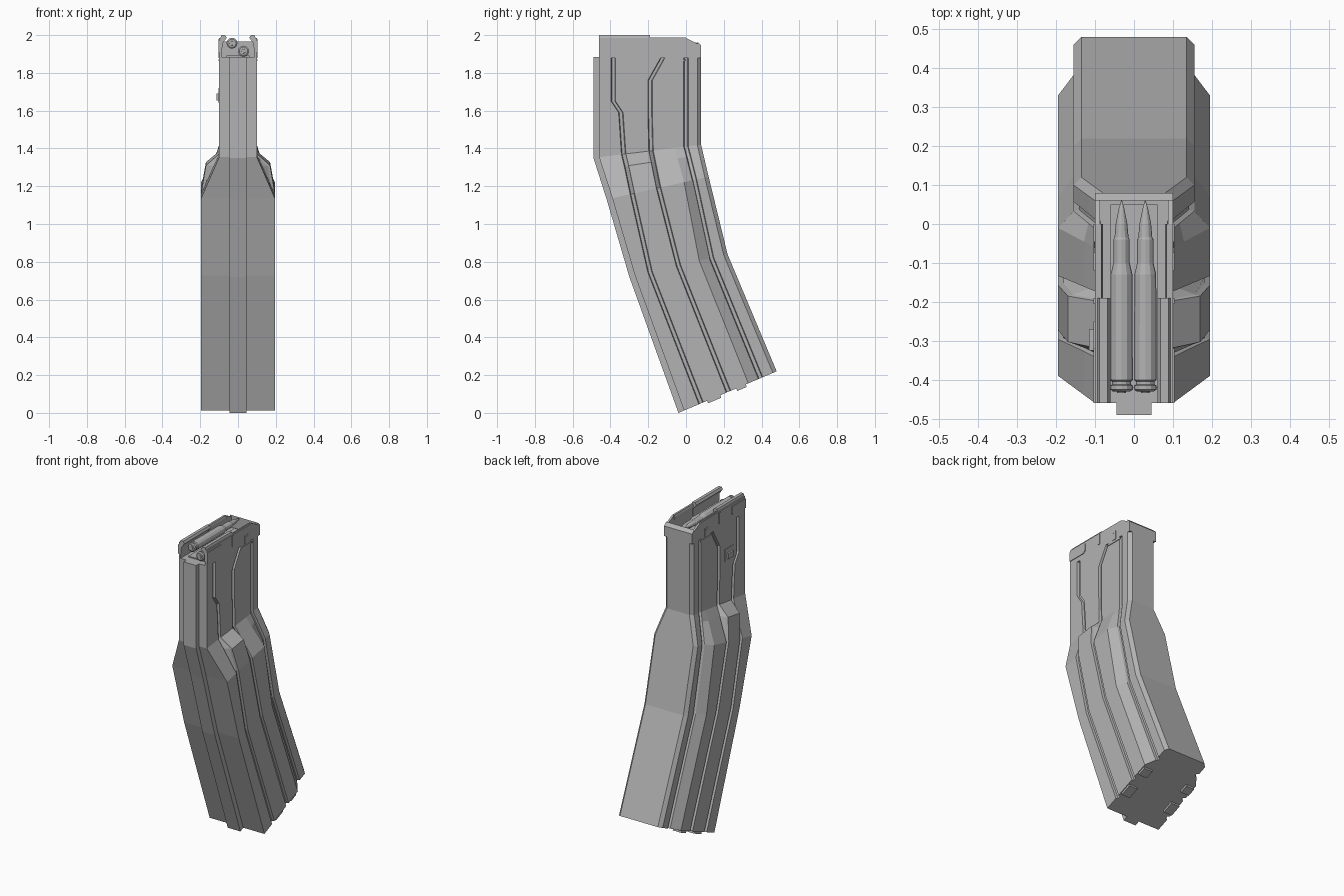
import bpy, bmesh, math

if "Cube" in bpy.data.objects:
    bpy.data.objects.remove(bpy.data.objects["Cube"])

grey = bpy.data.materials.new("grey metal")
grey.diffuse_color = (0.45, 0.45, 0.45, 1)
grey.use_nodes = True
grey.node_tree.nodes["Principled BSDF"].inputs["Base Color"].default_value = grey.diffuse_color


def finish(name, bm):
    bmesh.ops.recalc_face_normals(bm, faces=bm.faces)
    me = bpy.data.meshes.new(name)
    bm.to_mesh(me)
    bm.free()
    me.materials.append(grey)
    ob = bpy.data.objects.new(name, me)
    bpy.context.collection.objects.link(ob)
    return ob


def loft(name, rings, closed=True):
    """Skin a list of equal-length rings and cap both ends."""
    bm = bmesh.new()
    vs = [[bm.verts.new(p) for p in r] for r in rings]
    n = len(vs[0])
    for a, b in zip(vs, vs[1:]):
        for i in range(n):
            j = (i + 1) % n
            bm.faces.new((a[i], a[j], b[j], b[i]))
    bm.faces.new(vs[0])
    bm.faces.new(vs[-1])
    return finish(name, bm)


def plate(name, pts, x0, x1):
    """Extrude a (y, z) outline from x0 to x1."""
    return loft(name, [[(x, y, z) for y, z in pts] for x in (x0, x1)])


def box(name, x0, x1, y0, y1, z0, z1):
    return plate(name, [(y0, z0), (y1, z0), (y1, z1), (y0, z1)], x0, x1)


# Curved body. Each level: front (y, z), back (y, z), half width, back half width,
# flared panel half width, and y of groove 1, groove 2, chamfer start, groove 3
levels = [
    (-.49, 1.885, .08, 1.885, .10, .10, .10, -.385, -.12, -.06, 0),
    (-.49, 1.76, .08, 1.76, .10, .10, .10, -.385, -.19, -.06, 0),
    (-.49, 1.65, .08, 1.65, .10, .10, .10, -.385, -.19, -.06, 0),
    (-.49, 1.59, .08, 1.59, .10, .10, .10, -.345, -.19, -.06, 0),
    (-.49, 1.35, .08, 1.42, .10, .10, .10, -.33, -.185, -.06, 0),
    (-.469, 1.284, .092, 1.369, .1285, .117, .17, -.315, -.173, -.045, .014),
    (-.42, 1.13, .12, 1.25, .195, .155, .195, -.284, -.145, -.01, .045),
    (-.30, .72, .22, .84, .195, .155, .195, -.19, -.04, .07, .135),
    (-.04, .0, .48, .22, .195, .155, .195, .08, .225, .33, .395),
]


def groove(xa, xb, y):
    d, h = .014, .012
    return [(xa, y - h), (xa - d, y - h + .004), (xb - d, y + h - .004), (xb, y + h)]


rings = []
for yf, zf, yb, zb, w, wb, wp, g1, g2, ch, g3 in levels:
    half = [(.045, yf), (.045, yf + .03), (w, yf + .03)]
    half += groove(w, wp, g1) + groove(wp, w, g2) + [(w, ch)] + groove(wb, wb, g3)
    half += [(wb, yb - .02), (wb - .02, yb)]
    s = (zb - zf) / (yb - yf)
    right = [(x, y, zf + (y - yf) * s) for x, y in half]
    rings.append(right + [(-x, y, z) for x, y, z in reversed(right)])
loft("curved_body", rings)

# Feed opening: side walls, curled lips, back wall and locating tabs
wall = [(-.46, 1.88), (.06, 1.88), (.06, 1.955), (.0, 1.985), (-.19, 1.985), (-.46, 1.985)]
lip = [(.1, 1.91), (.1, 1.965), (.088, 2), (.068, 2), (.06, 1.985), (.082, 1.955), (.085, 1.91)]
low = [(.1, 1.91), (.1, 1.955), (.092, 1.988), (.084, 1.988), (.08, 1.975), (.085, 1.955), (.085, 1.91)]
for side, m in (("right", 1), ("left", -1)):
    plate(side + "_wall", wall, m * .087, m * .1)
    loft(side + "_feed_lip", [[(m * x, y, z) for x, z in lip] for y in (-.46, -.19)])
    loft(side + "_rear_lip", [[(m * x, y, z) for x, z in low] for y in (-.19, 0)])
    # Thin reinforcement on the front part of the lip
    plate(side + "_lip_plate", [(-.46, 1.91), (-.34, 1.91), (-.32, 1.925), (-.32, 1.97), (-.46, 1.97)],
          m * .1, m * .104)
    box(side + "_wall_mark", m * .1, m * .104, -.205, -.19, 1.91, 1.98)
    plate(side + "_rear_mark", [(-.075, 1.935), (-.06, 1.92), (-.045, 1.935), (-.045, 1.88), (-.075, 1.88)],
          m * .1, m * .103)
    # Raised edge joining the two rear grooves
    box(side + "_panel_edge", m * .1, m * .104, -.12, 0, 1.862, 1.872)
    # Folded tabs that hold the floor plate
    for i, (y0, y1) in enumerate(((.11, .18), (.265, .315))):
        pts = [(y0, (y0 + .04) * .423 + .01), (y1, (y1 + .04) * .423 + .01),
               (y1 + .006, (y1 + .04) * .423 - .013), (y0 + .006, (y0 + .04) * .423 - .013)]
        plate(f"{side}_floor_tab_{i + 1}", pts, m * .13, m * .19)
plate("back_wall", [(.06, 1.88), (.08, 1.88), (.08, 1.945), (.06, 1.965)], -.1, .1)

# Catch on the left wall
box("catch_frame", -.104, -.1, -.34, -.25, 1.64, 1.72)
box("catch_nub", -.115, -.1, -.325, -.27, 1.655, 1.69)

# Two staggered cartridges, turned profiles of (y, radius)
profile = [(-.43, .022), (-.425, .029), (-.415, .029), (-.412, .024), (-.405, .024), (-.4, .029),
           (-.13, .028), (-.1, .021), (-.04, .021), (-.035, .018), (0, .015), (.04, .007), (.06, .001)]
for name, cx, cz in (("upper_cartridge", -.032, 1.957), ("lower_cartridge", .029, 1.915)):
    loft(name, [[(cx + r * math.cos(a), y, cz + r * math.sin(a))
                 for a in (math.tau * k / 12 for k in range(12))] for y, r in profile])
    loft(name + "_primer", [[(cx + r * math.cos(a), y, cz + r * math.sin(a))
                             for a in (math.tau * k / 12 for k in range(12))]
                            for y, r in ((-.434, .011), (-.43, .012))])

# Follower shelf under the cartridges
box("follower", -.06, .06, -.42, .05, 1.88, 1.892)
